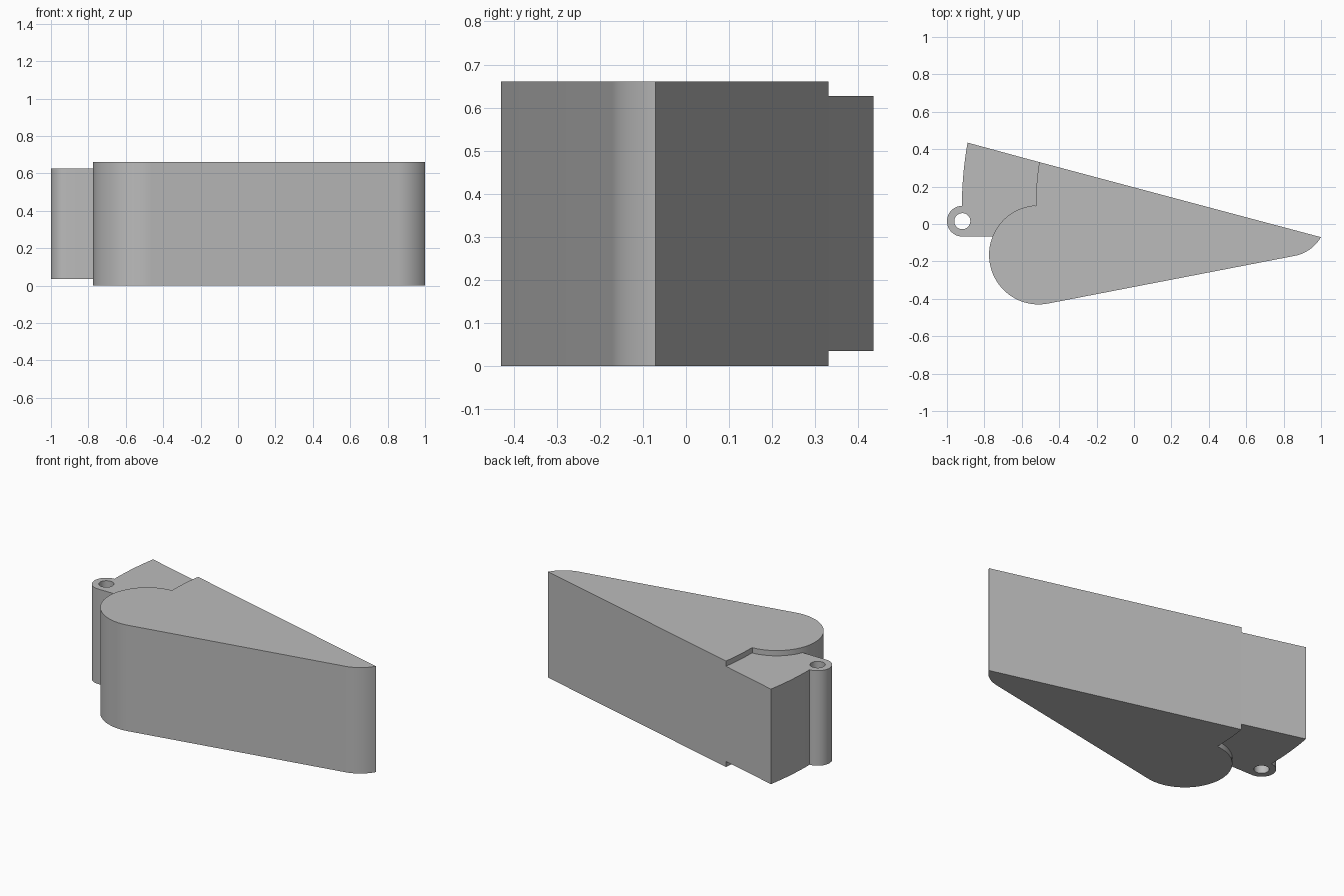
import bpy, bmesh
from math import sin, cos, radians
from mathutils import Vector

if "Cube" in bpy.data.objects:
    bpy.data.objects.remove(bpy.data.objects["Cube"], do_unlink=True)

grey = bpy.data.materials.new("plain grey")
grey.use_nodes = True
colour = (0.5, 0.5, 0.5, 1)
grey.diffuse_color = colour
grey.node_tree.nodes["Principled BSDF"].inputs["Base Color"].default_value = colour


def arc(cx, cy, r, start, end, steps=16):
    angles = [radians(start + (end - start) * i / steps) for i in range(steps + 1)]
    return [(cx + r * cos(a), cy + r * sin(a)) for a in angles]


def slab(name, loops, z0, z1):
    """Extrude a filled outline, with optional inner holes, from z0 to z1."""
    bm = bmesh.new()
    for loop in loops:
        verts = [bm.verts.new((x, y, z0)) for x, y in loop]
        for a, b in zip(verts, verts[1:] + verts[:1]):
            bm.edges.new((a, b))
    bmesh.ops.triangle_fill(bm, edges=bm.edges[:], use_beauty=True, normal=(0, 0, 1))
    base = bm.faces[:]
    result = bmesh.ops.extrude_face_region(bm, geom=base, use_keep_orig=True)
    top = [g for g in result["geom"] if isinstance(g, bmesh.types.BMVert)]
    bmesh.ops.translate(bm, verts=top, vec=Vector((0, 0, z1 - z0)))
    bmesh.ops.recalc_face_normals(bm, faces=bm.faces[:])
    mesh = bpy.data.meshes.new(name)
    bm.to_mesh(mesh)
    bm.free()
    mesh.materials.append(grey)
    obj = bpy.data.objects.new(name, mesh)
    bpy.context.collection.objects.link(obj)
    bpy.ops.object.select_all(action="DESELECT")
    obj.select_set(True)
    bpy.context.view_layer.objects.active = obj
    bpy.ops.object.shade_smooth_by_angle(angle=radians(30))
    return obj


# Wedge body: stepped end, round heel and rounded nose
step = arc(1, 0.095, 1.525, 171.1, 180, 10)
heel = arc(-0.51, -0.165, 0.265, 94, 281, 48)
nose = arc(0.82, 0.033, 0.207, -79, -30, 14)
slab("wedge_body", [step + heel + nose], 0, 0.66)

# Thinner end block with a pierced hinge lug, tucked into the body
end_face = arc(1, 0.095, 1.92, 169.8, 180, 12)
lug = arc(-0.918, 0.015, 0.082, 90, 270, 28)
buried = [(-0.6, -0.067), (-0.4, 0), step[0]]
pin_hole = arc(-0.918, 0.015, 0.043, 0, 348.75, 31)
slab("hinge_block", [end_face + lug + buried, pin_hole], 0.035, 0.627)
